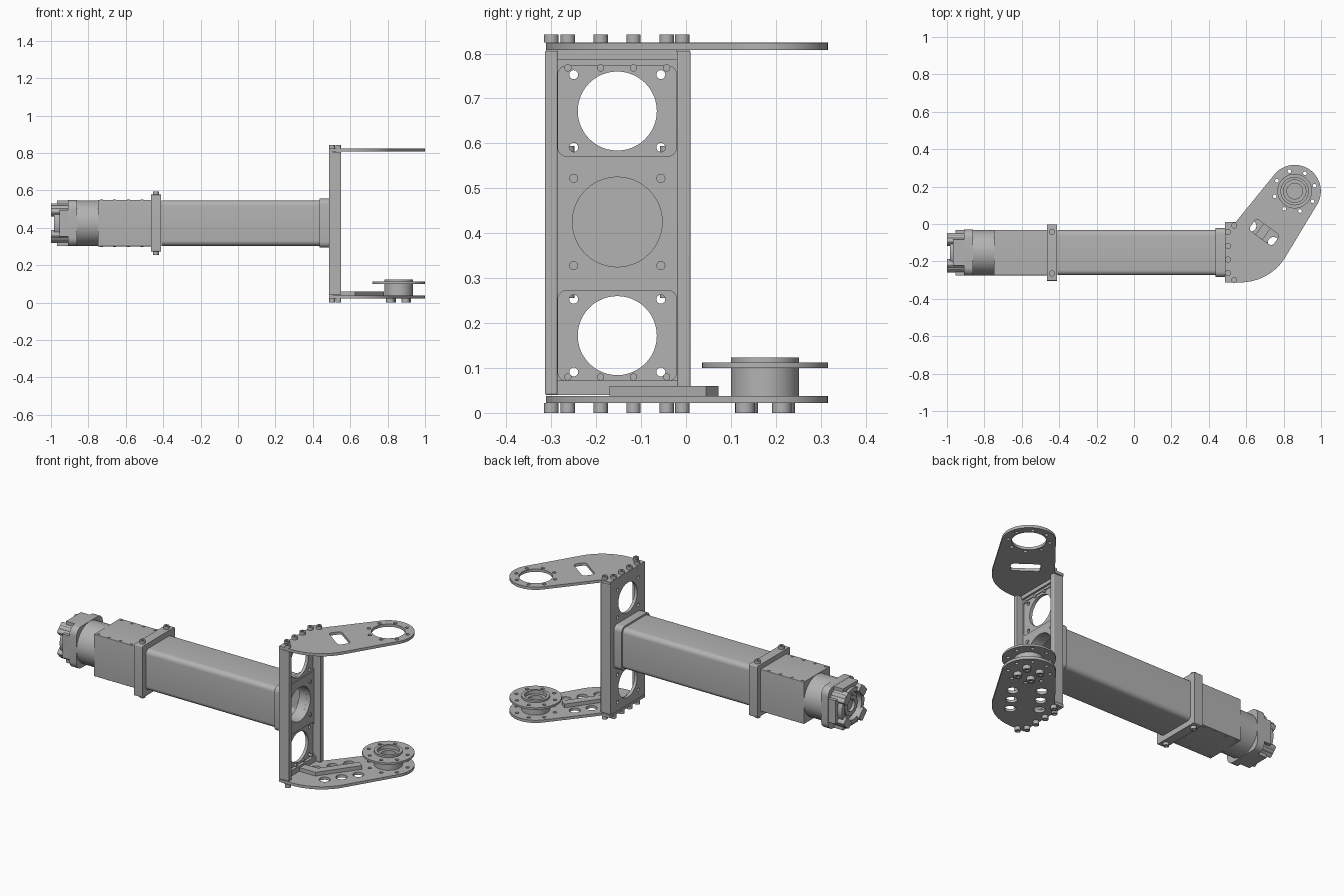
import bpy, bmesh
from math import sin, cos, pi, radians
from mathutils import Matrix

cube = bpy.data.objects.get("Cube")
if cube:
    bpy.data.objects.remove(cube, do_unlink=True)

grey = bpy.data.materials.new("machined_grey")
grey.use_nodes = True
grey.diffuse_color = (0.45, 0.45, 0.45, 1)
grey.node_tree.nodes["Principled BSDF"].inputs["Base Color"].default_value = grey.diffuse_color

# Local (u, v, w) maps to world (x, y, z) or, for the x axis, to (y, z, x)
AXES = {"z": Matrix.Identity(4),
        "x": Matrix(((0, 0, 1, 0), (1, 0, 0, 0), (0, 1, 0, 0), (0, 0, 0, 1)))}


def arc(c, r, a0, a1, n):
    angles = [radians(a0 + (a1 - a0) * i / n) for i in range(n + 1)]
    return [(c[0] + r * cos(a), c[1] + r * sin(a)) for a in angles]


def circle(c, r, n=48):
    return arc(c, r, 0, 360, n)[:-1]


def ring_points(c, r, n, start=0):
    return arc(c, r, start, start + 360, n)[:-1]


def rounded(c, hu, hv, r, turn=0):
    pts = []
    for i, (su, sv) in enumerate(((1, 1), (-1, 1), (-1, -1), (1, -1))):
        pts += arc((su * (hu - r), sv * (hv - r)), r, 90 * i, 90 * i + 90, 6)
    t = radians(turn)
    return [(c[0] + u * cos(t) - v * sin(t), c[1] + u * sin(t) + v * cos(t)) for u, v in pts]


def rect(u0, u1, v0, v1):
    return [(u0, v0), (u1, v0), (u1, v1), (u0, v1)]


def solid(name, loops, lo, hi, axis="z", bevel=0):
    """Extrude a filled outline, with later loops cut out as holes."""
    curve = bpy.data.curves.new(name, "CURVE")
    curve.dimensions, curve.fill_mode = "2D", "BOTH"
    curve.extrude = (hi - lo) / 2
    for loop in loops:
        s = curve.splines.new("POLY")
        s.points.add(len(loop) - 1)
        for p, (u, v) in zip(s.points, loop):
            p.co = (u, v, 0, 1)
        s.use_cyclic_u = True
    tmp = bpy.data.objects.new(name + "_outline", curve)
    bpy.context.collection.objects.link(tmp)
    dg = bpy.context.evaluated_depsgraph_get()
    mesh = bpy.data.meshes.new_from_object(tmp.evaluated_get(dg))
    bpy.data.objects.remove(tmp, do_unlink=True)
    bm = bmesh.new()
    bm.from_mesh(mesh)
    bmesh.ops.remove_doubles(bm, verts=bm.verts, dist=1e-5)
    bmesh.ops.transform(bm, matrix=AXES[axis] @ Matrix.Translation((0, 0, (lo + hi) / 2)), verts=bm.verts)
    bmesh.ops.recalc_face_normals(bm, faces=bm.faces)
    bm.to_mesh(mesh)
    bm.free()
    mesh.name = name
    mesh.materials.clear()
    mesh.materials.append(grey)
    ob = bpy.data.objects.new(name, mesh)
    bpy.context.collection.objects.link(ob)
    if bevel:
        mod = ob.modifiers.new("edge_round", "BEVEL")
        mod.width, mod.segments, mod.limit_method = bevel, 3, "ANGLE"
        mod.angle_limit = radians(50)
    bpy.ops.object.select_all(action="DESELECT")
    ob.select_set(True)
    bpy.context.view_layer.objects.active = ob
    bpy.ops.object.shade_smooth_by_angle(angle=radians(35))
    return ob


def bolts(name, points, r, lo, hi, axis="z", socket=0.0, top=True):
    """Cap screws, with a socket recess on the outer end when given."""
    for p in points:
        if socket:
            mid = hi - 0.008 if top else lo + 0.008
            a, b = ((lo, mid), (mid, hi)) if top else ((mid, hi), (lo, mid))
            solid(name + "_base", [circle(p, r, 20)], *a, axis)
            solid(name + "_head", [circle(p, r, 20), circle(p, socket, 6)], *b, axis)
        else:
            solid(name, [circle(p, r, 20)], lo, hi, axis)


def corners(c, h, k=None):
    k = h if k is None else k
    return [(c[0] + i * h, c[1] + j * k) for i in (-1, 1) for j in (-1, 1)]


# Bracket channel: web, recessed window panels, side rails, end bars
MID = -0.153
AX = (MID, 0.425)
windows = [(MID, 0.672), (MID, 0.172)]
web_holes = [circle(w, 0.088) for w in windows] + [circle(AX, 0.1)]
panel_screws = []
for w in windows:
    panel_screws += corners(w, 0.097, 0.081)
web_holes += [circle(p, 0.010, 16) for p in panel_screws]
solid("channel_web", [rect(-0.312, 0.008, 0.04, 0.808)] + web_holes, 0.487, 0.505, "x")
rim = [rect(-0.288, -0.018, 0.06, 0.79)] + [rounded(w, 0.132, 0.101, 0.02) for w in windows]
solid("channel_web_step", rim + [circle(AX, 0.1)], 0.505, 0.510, "x")
for y0, y1 in ((-0.314, -0.286), (-0.020, 0.010)):
    solid("channel_rail", [rect(y0, y1, 0.04, 0.806)], 0.486, 0.552, "x", 0.004)
for z0, z1 in ((0.787, 0.808), (0.04, 0.072)):
    solid("channel_end_bar", [rect(-0.286, -0.020, z0, z1)], 0.487, 0.522, "x")
bolts("web_bolt", corners(AX, 0.097), 0.010, 0.50, 0.517, "x")
for z in (0.768, 0.080):
    bolts("bar_screw", [(y, z) for y in (-0.263, -0.19, -0.117, -0.043)], 0.008, 0.503, 0.516, "x")

# Arm plates: tangent outline shared by top and bottom
HUB = (0.859, 0.176)
outline = ([(0.487, -0.312), (0.487, 0.012), (0.545, 0.012)]
           + arc(HUB, 0.14, 140, -30, 32) + arc((0.57, -0.032), 0.28, -30, -90, 16))
rim_holes = [circle(p, 0.010, 14) for p in ring_points(HUB, 0.110, 8, 15)]
slot = rounded((0.696, -0.045), 0.078, 0.036, 0.018, -36)
solid("top_arm_plate", [outline, circle(HUB, 0.09), slot] + rim_holes, 0.808, 0.824, "z", 0.002)

along, across = (0.59, 0.81), (0.81, -0.59)
lightening = []
for side in (-0.075, 0.075):
    for step in (-0.095, 0.0, 0.095):
        c = [0.685 + along[0] * step + across[0] * side, -0.055 + along[1] * step + across[1] * side]
        lightening.append(circle(c, 0.03, 28))
solid("bottom_arm_plate", [outline] + lightening + rim_holes, 0.022, 0.038, "z", 0.002)
solid("bottom_arm_rib", [[(0.51, -0.17), (0.625, -0.17), (0.78, 0.045), (0.742, 0.072),
                          (0.605, -0.118), (0.51, -0.118)]], 0.038, 0.06)

# Plate screws above and below
plate_points = [(0.503, y) for y in (-0.263, -0.19, -0.117, -0.043)] + [(0.536, -0.3), (0.536, -0.008)]
bolts("top_plate_bolt", plate_points, 0.016, 0.824, 0.842, "z", 0.008)
bolts("bottom_plate_bolt", plate_points, 0.016, 0.0, 0.022, "z", 0.008, False)
bolts("hub_bolt", ring_points(HUB, 0.058, 4, 40), 0.022, 0.0, 0.022, "z", 0.011, False)

# Pivot hub with flange and bore
solid("hub_body", [circle(HUB, 0.076), circle(HUB, 0.042)], 0.038, 0.100)
solid("hub_flange", [circle(HUB, 0.14, 64), circle(HUB, 0.06)] + rim_holes, 0.100, 0.112, "z", 0.002)
solid("hub_lip", [circle(HUB, 0.076), circle(HUB, 0.06)], 0.112, 0.123)

# Square arm tube and its root collar
solid("arm_tube", [rounded(AX, 0.121, 0.121, 0.028), rounded(AX, 0.109, 0.109, 0.02)], -0.41, 0.445, "x")
solid("tube_collar", [rounded(AX, 0.131, 0.131, 0.03), circle(AX, 0.1)], 0.436, 0.487, "x", 0.01)

# Clamp frame with vertical bolts
solid("clamp_frame", [rounded(AX, 0.151, 0.152, 0.006)], -0.466, -0.411, "x", 0.003)
clamp_points = corners((-0.439, MID), 0, 0.111)[:2]
bolts("clamp_bolt_upper", clamp_points, 0.016, 0.577, 0.594, "z", 0.008)
bolts("clamp_bolt_lower", clamp_points, 0.016, 0.256, 0.273, "z", 0.008, False)

# Gearbox housing and cover screws
solid("gearbox_housing", [rounded(AX, 0.122, 0.124, 0.003)], -0.748, -0.466, "x", 0.002)
cover = [(x, MID + s * 0.108) for x in (-0.73, -0.66, -0.586, -0.512) for s in (-1, 1)]
bolts("cover_screw_upper", cover, 0.008, 0.548, 0.552)
bolts("cover_screw_lower", cover, 0.008, 0.298, 0.302)

# Motor: round body, stepped end block, lugs, open end ring
solid("motor_body", [circle(AX, 0.122, 64)], -0.862, -0.746, "x")
solid("motor_flange", [rounded(AX, 0.123, 0.123, 0.045)], -0.908, -0.862, "x")
solid("motor_drum", [circle(AX, 0.112)], -0.955, -0.905, "x")
for s in (-1, 1):
    y = MID + s * 0.105
    solid("motor_side_block", [rect(y - 0.017, y + 0.017, 0.355, 0.495)], -0.955, -0.9, "x")
    z = AX[1] + s * 0.105
    solid("motor_face_block", [rect(MID - 0.07, MID + 0.07, z - 0.017, z + 0.017)], -0.968, -0.9, "x")
solid("end_ring", [circle(AX, 0.105), circle(AX, 0.08)], -0.985, -0.955, "x", 0.003)
solid("end_hub", [circle(AX, 0.058), circle(AX, 0.035)], -0.972, -0.955, "x")
for p in ring_points(AX, 0.1, 4, 45):
    solid("end_lug", [rounded(p, 0.034, 0.022, 0.01, 45 if (p[0] - MID) * (p[1] - AX[1]) < 0 else -45)],
          -1.0, -0.9, "x", 0.003)
bolts("end_bolt", ring_points(AX, 0.112, 4, 45), 0.014, -0.998, -0.9, "x")
